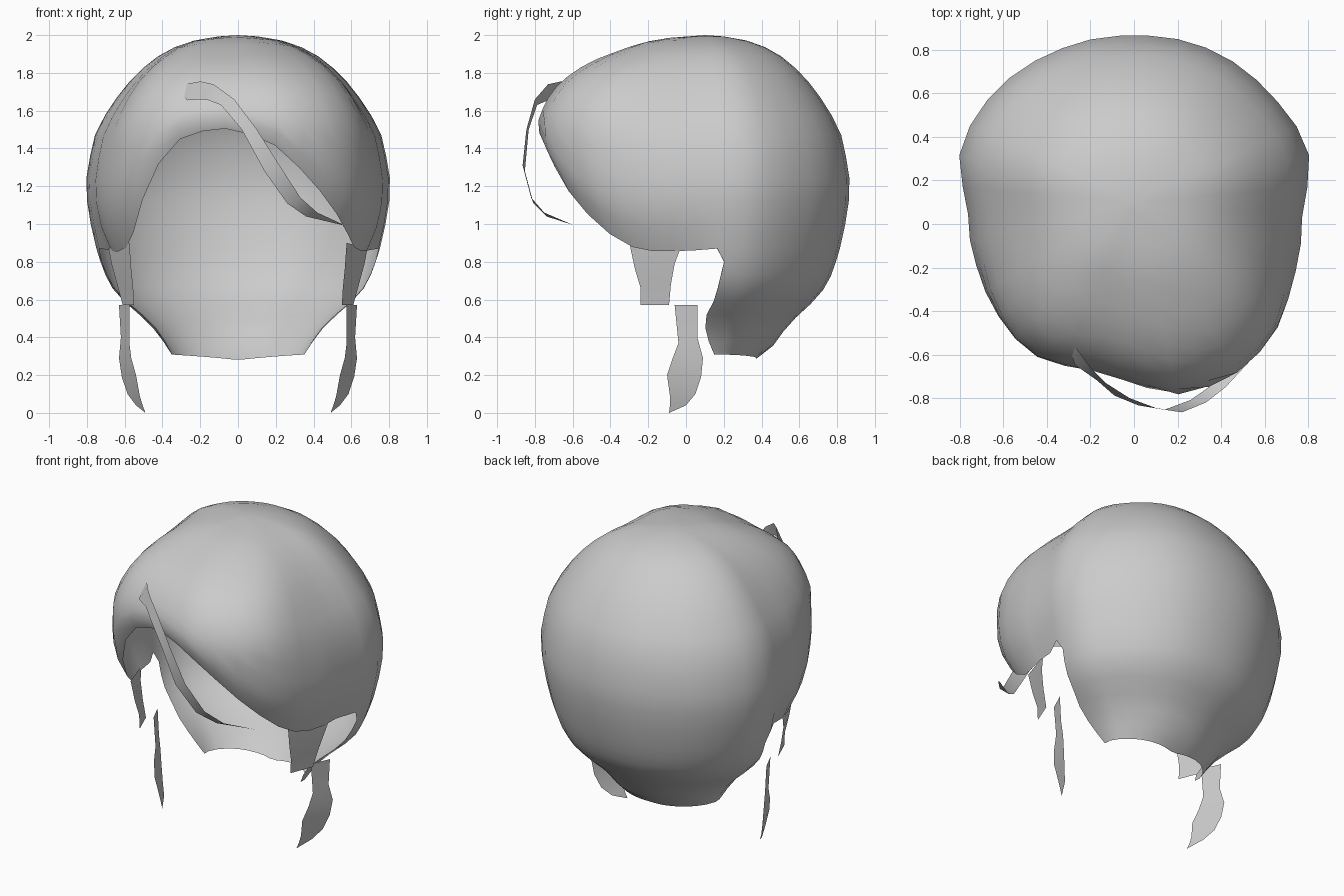
import bpy, bmesh, math

if "Cube" in bpy.data.objects:
    bpy.data.objects.remove(bpy.data.objects["Cube"])

hair = bpy.data.materials.new("hair_grey")
hair.diffuse_color = (0.6, 0.6, 0.6, 1)
hair.use_nodes = True
hair.node_tree.nodes["Principled BSDF"].inputs["Base Color"].default_value = hair.diffuse_color

CY = 0.1  # y of the vertical axis the cap is built around

# outline radius by azimuth (degrees, 90 = back, 270 = front)
OUTLINE = [(-7.4, .776), (5, .80), (17, .84), (38, .80), (61, .787), (90, .765), (118, .783),
           (141, .818), (163, .84), (175, .79), (184, .765), (203, .785), (223, .835), (232, .85),
           (240, .845), (248, .825), (257, .81), (270, .845), (283, .912), (303, .925), (311, .912),
           (319, .89), (333, .82), (352.6, .776)]
# height of the cap's lower edge by azimuth
EDGE = [(-10, .86), (5, .87), (175, .87), (200, .85), (213, .88), (221, .97), (229, 1.13),
        (238, 1.32), (247, 1.45), (260, 1.51), (270, 1.5), (282, 1.43), (296, 1.25),
        (304, 1.13), (315, .99), (325, .885), (340, .85), (350, .86)]
# relative radius by height, back and sides / front
BACK = [(.28, .34), (.31, .44), (.36, .475), (.47, .58), (.59, .75), (.68, .85), (.83, .92),
        (.95, .96), (1.12, .995), (1.27, 1), (1.48, .94), (1.60, .86), (1.73, .745),
        (1.83, .62), (1.905, .5), (1.95, .38), (1.98, .25), (1.993, .13), (2, 0)]
FRONT = [(.85, .8), (.88, .82), (1, .9), (1.13, .94), (1.25, .97), (1.4, .99), (1.53, 1),
         (1.65, .95), (1.75, .865), (1.82, .76), (1.88, .63), (1.96, .38), (1.985, .22), (2, 0)]
# azimuth of the nape's front edge by height
NAPE_EDGE = [(.31, 8), (.42, 0), (.52, 1), (.6, 5), (.8, 8), (.87, 5)]


def lerp(table, v):
    for (a, p), (b, q) in zip(table, table[1:]):
        if v <= b:
            return p + (q - p) * max(0, (v - a) / (b - a))
    return table[-1][1]


def surface(az, z, scale=1):
    """Point of the hair cap at an azimuth and a height."""
    a = math.radians(az)
    f = min(1, max(0, -math.sin(a) * 1.3 - .3))
    f = f * f * (3 - 2 * f)
    r = scale * lerp(OUTLINE, az) * ((1 - f) * lerp(BACK, z) + f * lerp(FRONT, z))
    return (r * math.cos(a), CY + r * math.sin(a), z)


def finish(bm, name):
    bm.normal_update()
    me = bpy.data.meshes.new(name)
    bm.to_mesh(me)
    bm.free()
    me.materials.append(hair)
    ob = bpy.data.objects.new(name, me)
    bpy.context.collection.objects.link(ob)
    for p in me.polygons:
        p.use_smooth = True
    return ob


# hair cap, open over the face and around the ears
bm = bmesh.new()
azimuths = [5 + 10 * i for i in range(18)] + [184 + 9 * i for i in range(20)]
ROWS, NAPE = 14, 8
top = bm.verts.new((0, CY, 2))
columns = []
for az in azimuths:
    lo = lerp(EDGE, az)
    col = []
    for k in range(1, ROWS + 1):
        # the front edge curls slightly inwards
        curl = {ROWS: .955, ROWS - 1: .99}.get(k, 1) if az > 180 else 1
        z = 2 - (2 - lo) * (1 - math.cos(k / ROWS * math.pi / 2))
        col.append(bm.verts.new(surface(az, z, curl)))
    if az <= 175:  # the nape hangs lower behind the ears
        end = .28 + .03 * abs(math.cos(math.radians(az)))
        for k in range(1, NAPE + 1):
            z = lo + (end - lo) * k / NAPE
            edge = lerp(NAPE_EDGE, z)
            turn = {5: edge, 175: 180 - edge}.get(az, az)
            col.append(bm.verts.new(surface(turn, z)))
    columns.append(col)
for i, a in enumerate(columns):
    b = columns[(i + 1) % len(columns)]
    bm.faces.new((top, a[0], b[0]))
    for k in range(min(len(a), len(b)) - 1):
        bm.faces.new((a[k], a[k + 1], b[k + 1], b[k]))
finish(bm, "hair_cap")


def ribbon(name, left, right, mirror=False):
    """Thin strip of hair between two edge lines."""
    bm = bmesh.new()
    s = -1 if mirror else 1
    rows = [[bm.verts.new((s * x, y, z)) for x, y, z in line] for line in (left, right)]
    for k in range(len(left) - 1):
        q = [rows[0][k], rows[0][k + 1], rows[1][k + 1], rows[1][k]]
        bm.faces.new(q[::-1] if mirror else q)
    bmesh.ops.remove_doubles(bm, verts=bm.verts, dist=.0005)
    return finish(bm, name)


# loose strand sweeping across the forehead
depth = [-.55, -.66, -.73, -.80, -.845, -.865, -.82, -.75, -.61]
upper = [(-.28, 1.74), (-.2, 1.755), (-.13, 1.74), (-.02, 1.66), (.1, 1.5), (.22, 1.31),
         (.33, 1.14), (.42, 1.06), (.55, 1.0)]
lower = [(-.31, 1.71), (-.27, 1.655), (-.17, 1.66), (-.09, 1.63), (.02, 1.5), (.14, 1.28),
         (.26, 1.11), (.36, 1.04), (.55, .995)]
ribbon("forehead_strand", [(x, y, z) for (x, z), y in zip(upper, depth)],
       [(x, y + .012, z) for (x, z), y in zip(lower, depth)])

# sideburns and the separate locks hanging below them, on both sides
for side, flip in (("right", False), ("left", True)):
    ribbon(side + "_sideburn",
           [(.575, -.30, .90), (.565, -.27, .76), (.555, -.24, .66), (.55, -.24, .57)],
           [(.685, -.03, .87), (.67, -.06, .79), (.64, -.08, .68), (.61, -.09, .57)], flip)
    ribbon(side + "_hanging_lock",
           [(.575, -.06, .57), (.575, -.04, .37), (.565, -.07, .29), (.54, -.1, .2),
            (.52, -.085, .09), (.505, -.085, .04), (.49, -.09, 0)],
           [(.63, .06, .57), (.62, .06, .4), (.63, .09, .29), (.615, .08, .19),
            (.585, .05, .1), (.54, 0, .04), (.49, -.09, 0)], flip)
